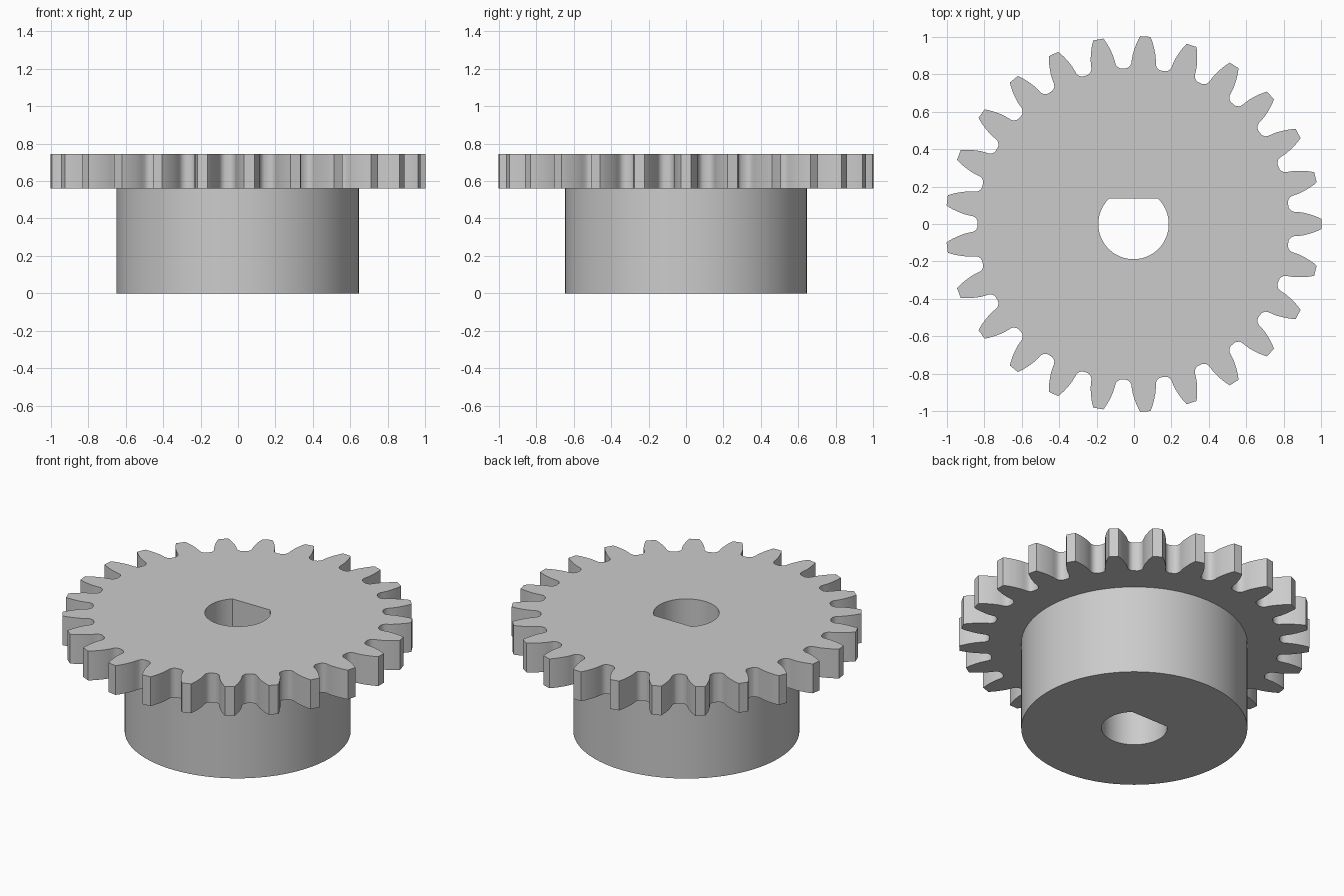
import bpy, bmesh, math
from mathutils import Vector

cube = bpy.data.objects.get("Cube")
if cube:
    bpy.data.objects.remove(cube, do_unlink=True)

TEETH = 25
HUB_RADIUS, BORE_RADIUS, BORE_FLAT = 0.647, 0.188, 0.135
GEAR_BOTTOM, GEAR_TOP = 0.56, 0.745
CENTRE_X = -0.0025

# Half tooth from the root up to the tip: (radius, half width)
FLANK = [(0.832, 0.091), (0.836, 0.081), (0.845, 0.071), (0.858, 0.0655),
         (0.88, 0.064), (0.905, 0.061), (0.935, 0.0535), (0.965, 0.044),
         (0.985, 0.036), (1.0025, 0.0275)]


def arc(radius, start, end, count):
    step = (end - start) / count
    return [(radius * math.cos(start + i * step), radius * math.sin(start + i * step))
            for i in range(count + 1)]


def gear_outline():
    tooth = [(r, -w) for r, w in FLANK] + [(r, w) for r, w in reversed(FLANK)]
    points = []
    for i in range(TEETH):
        a = math.tau * i / TEETH
        for r, w in tooth:
            t = a + math.asin(w / r)
            points.append((r * math.cos(t), r * math.sin(t)))
    return points


def ring(bm, points, z):
    verts = [bm.verts.new((x + CENTRE_X, y, z)) for x, y in points]
    edges = [bm.edges.new((v, verts[i - 1])) for i, v in enumerate(verts)]
    return verts, edges


def cap(bm, outer, inner, z):
    """Flat face between two outlines."""
    edges = ring(bm, outer, z)[1] + ring(bm, inner, z)[1]
    bmesh.ops.triangle_fill(bm, edges=edges, use_beauty=True, normal=Vector((0, 0, 1)))


def wall(bm, points, z0, z1):
    """Upright wall along an outline."""
    low, high = ring(bm, points, z0)[0], ring(bm, points, z1)[0]
    for i in range(len(points)):
        bm.faces.new((low[i - 1], low[i], high[i], high[i - 1]))


teeth = gear_outline()
hub = arc(HUB_RADIUS, 0, math.tau, 72)[:-1]
flat_angle = math.asin(BORE_FLAT / BORE_RADIUS)
bore = arc(BORE_RADIUS, math.pi - flat_angle, math.tau + flat_angle, 40)

bm = bmesh.new()
# Toothed disc
cap(bm, teeth, bore, GEAR_TOP)
cap(bm, teeth, hub, GEAR_BOTTOM)
wall(bm, teeth, GEAR_BOTTOM, GEAR_TOP)
# Hub below the disc
wall(bm, hub, 0, GEAR_BOTTOM)
cap(bm, hub, bore, 0)
# D-shaped shaft hole
wall(bm, bore, 0, GEAR_TOP)

bmesh.ops.remove_doubles(bm, verts=bm.verts[:], dist=0.0001)
bmesh.ops.recalc_face_normals(bm, faces=bm.faces[:])
mesh = bpy.data.meshes.new("gear_with_hub")
bm.to_mesh(mesh)
bm.free()

# Plain grey material
grey = bpy.data.materials.new("plain_grey")
grey.use_nodes = True
colour = (0.6, 0.6, 0.6, 1)
grey.diffuse_color = colour
grey.node_tree.nodes["Principled BSDF"].inputs["Base Color"].default_value = colour
mesh.materials.append(grey)

gear = bpy.data.objects.new("gear_with_hub", mesh)
bpy.context.collection.objects.link(gear)
bpy.ops.object.select_all(action="DESELECT")
gear.select_set(True)
bpy.context.view_layer.objects.active = gear
bpy.ops.object.shade_smooth_by_angle(angle=math.radians(30))
